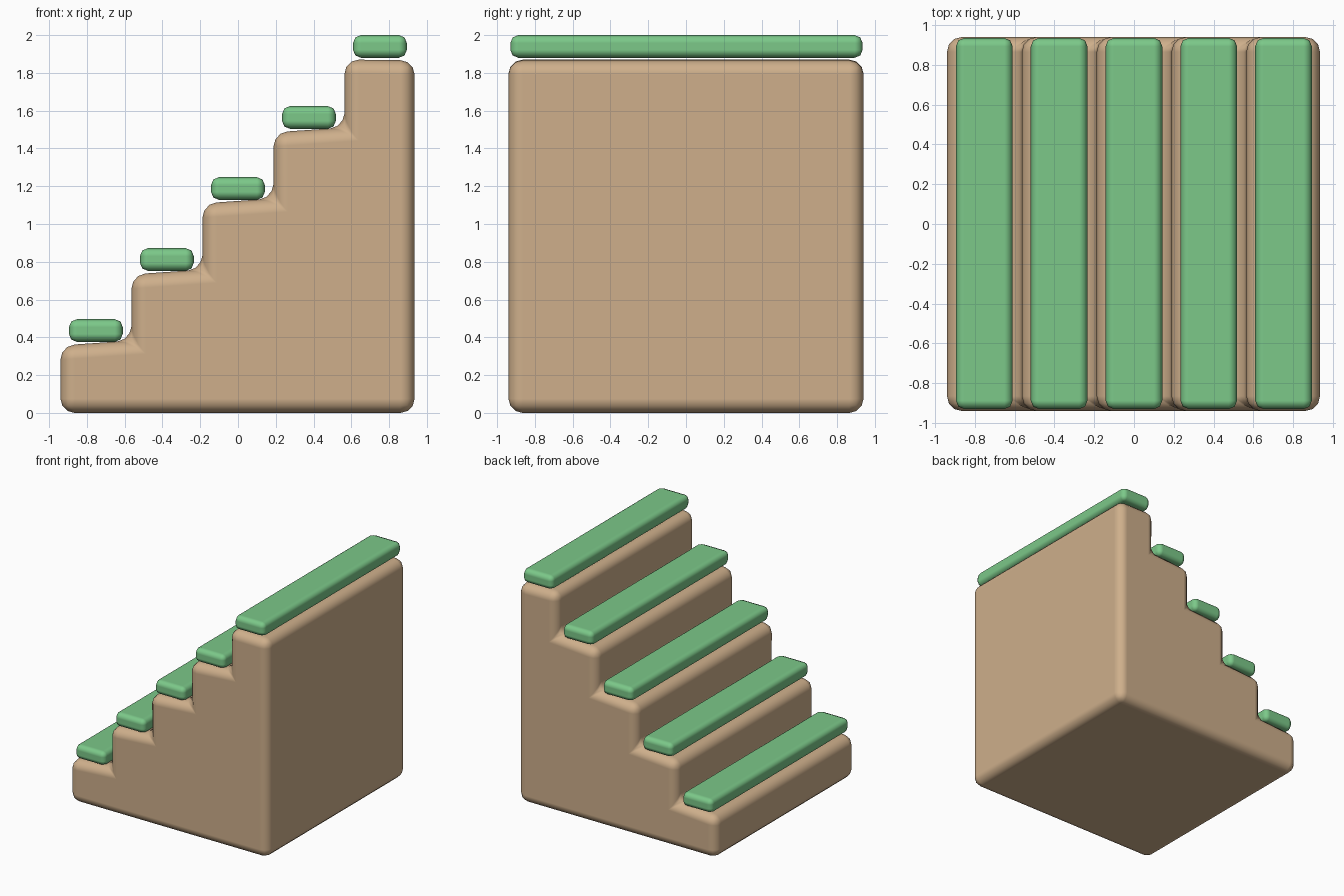
import bpy, bmesh

if "Cube" in bpy.data.objects:
    bpy.data.objects.remove(bpy.data.objects["Cube"])

STEPS = 5
PITCH = 0.376


def material(name, color):
    m = bpy.data.materials.new(name)
    m.diffuse_color = color
    m.use_nodes = True
    m.node_tree.nodes["Principled BSDF"].inputs["Base Color"].default_value = m.diffuse_color
    return m


def prism(name, profile, y0, y1, bevel, segments, mat):
    """Extrude an x-z profile along y and round all its edges."""
    bm = bmesh.new()
    face = bm.faces.new([bm.verts.new((x, y0, z)) for x, z in profile])
    ext = bmesh.ops.extrude_face_region(bm, geom=[face])
    verts = [g for g in ext["geom"] if isinstance(g, bmesh.types.BMVert)]
    bmesh.ops.translate(bm, verts=verts, vec=(0, y1 - y0, 0))
    bmesh.ops.recalc_face_normals(bm, faces=bm.faces[:])
    for f in bm.faces:
        f.smooth = True
    me = bpy.data.meshes.new(name)
    bm.to_mesh(me)
    bm.free()
    me.materials.append(mat)
    ob = bpy.data.objects.new(name, me)
    bpy.context.collection.objects.link(ob)
    mod = ob.modifiers.new("rounded_edges", "BEVEL")
    mod.width = bevel
    mod.segments = segments
    mod.limit_method = "NONE"
    mod.harden_normals = True
    return ob


wood = material("tan_wood", (0.62, 0.43, 0.26, 1))
green = material("green_tread", (0.2, 0.58, 0.25, 1))

# Solid staircase block, each step rising slightly toward its riser
profile = [(0.935, 0.0), (-0.94, 0.0)]
for k in range(STEPS):
    x, z = -0.94 + k * PITCH, 0.357 + k * PITCH
    last = k == STEPS - 1
    profile.append((x, z + (0.01 if last else 0)))
    profile.append((0.935 if last else x + PITCH, z + (0.005 if last else 0.026)))
prism("stair_body", profile, -0.94, 0.94, 0.075, 3, wood)

# Green tread slab hovering just above every step
for k in range(STEPS):
    x, z = -0.895 + k * PITCH, 0.376 + k * PITCH
    top = 2.0 - (STEPS - 1 - k) * PITCH
    prism(f"tread_{k + 1}",
          [(x, z), (x + 0.285, z), (x + 0.285, top), (x, top)],
          -0.93, 0.935, 0.042, 2, green)
